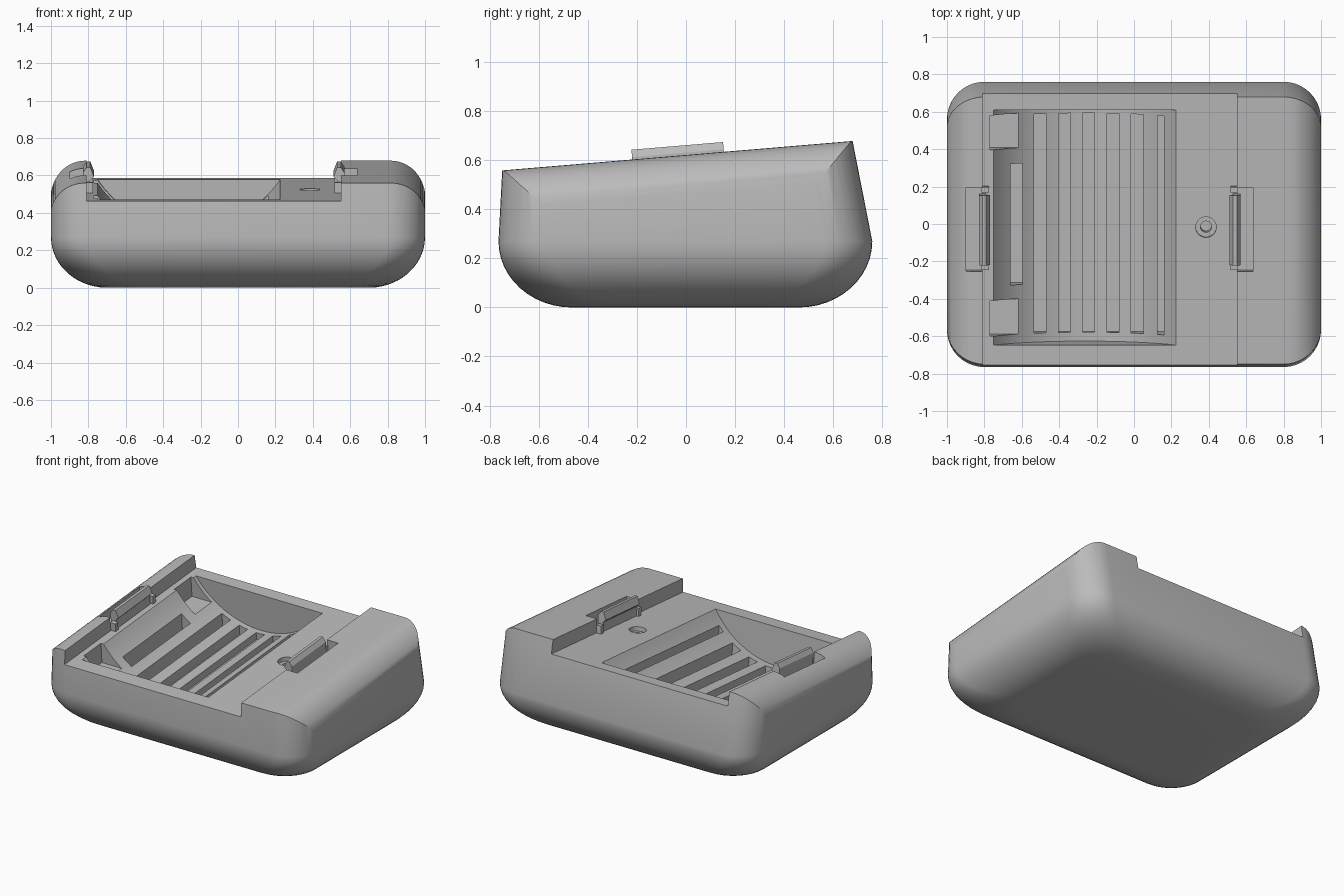
import bpy, bmesh, math
from mathutils import Matrix

cube = bpy.data.objects.get("Cube")
if cube:
    bpy.data.objects.remove(cube, do_unlink=True)

grey = bpy.data.materials.new("mid grey plastic")
grey.use_nodes = True
grey.diffuse_color = (0.5, 0.5, 0.5, 1)
grey.node_tree.nodes["Principled BSDF"].inputs["Base Color"].default_value = (0.5, 0.5, 0.5, 1)

# Everything on the sloping top is laid out in this tilted frame
TILT = Matrix.Translation((0, 0, 0.622)) @ Matrix.Rotation(math.radians(4.8), 4, 'X')
FLOOR = -0.095          # channel floor below the top surface
MID = -0.13             # middle of the channel in x


def finish(name, bm, matrix=None):
    if matrix:
        bm.transform(matrix)
    bmesh.ops.recalc_face_normals(bm, faces=bm.faces)
    mesh = bpy.data.meshes.new(name)
    bm.to_mesh(mesh)
    bm.free()
    mesh.materials.append(grey)
    ob = bpy.data.objects.new(name, mesh)
    bpy.context.collection.objects.link(ob)
    return ob


def prism(name, profile, y0, y1):
    """Extrude an (x, height) outline along y in the tilted frame."""
    bm = bmesh.new()
    face = bm.faces.new([bm.verts.new((x, y0, w)) for x, w in profile])
    new = bmesh.ops.extrude_face_region(bm, geom=[face])["geom"]
    verts = [g for g in new if isinstance(g, bmesh.types.BMVert)]
    bmesh.ops.translate(bm, verts=verts, vec=(0, y1 - y0, 0))
    return finish(name, bm, TILT)


def block(name, x0, x1, y0, y1, w0, w1):
    return prism(name, [(x0, w0), (x1, w0), (x1, w1), (x0, w1)], y0, y1)


def disc(name, x, y, radius, w0, w1):
    bm = bmesh.new()
    bmesh.ops.create_cone(bm, cap_ends=True, segments=32, radius1=radius, radius2=radius,
                          depth=w1 - w0, matrix=Matrix.Translation((x, y, (w0 + w1) / 2)))
    return finish(name, bm, TILT)


def combine(target, tool, operation='DIFFERENCE'):
    mod = target.modifiers.new("cut", 'BOOLEAN')
    mod.operation = operation
    mod.solver = 'EXACT'
    mod.object = tool
    tool.hide_render = True
    bpy.context.view_layer.objects.active = target
    bpy.ops.object.modifier_apply(modifier=mod.name)
    bpy.data.objects.remove(tool, do_unlink=True)


def smooth(ob):
    bpy.ops.object.select_all(action='DESELECT')
    ob.select_set(True)
    bpy.context.view_layer.objects.active = ob
    bpy.ops.object.shade_smooth_by_angle(angle=math.radians(28))


def ring(bm, z, half_x, front, back, radius, steps=10):
    """Rounded rectangle at one height."""
    verts = []
    corners = [(half_x, back, 0), (-half_x, back, 1), (-half_x, front, 2), (half_x, front, 3)]
    for cx, cy, quarter in corners:
        ox = cx - math.copysign(radius, cx)
        oy = cy - math.copysign(radius, cy)
        for i in range(steps + 1):
            a = (quarter + i / steps) * math.pi / 2
            verts.append(bm.verts.new((ox + radius * math.cos(a), oy + radius * math.sin(a), z)))
    return verts


# Shell: rounded tub lofted upward, back wall leaning in
bm = bmesh.new()
rings = []
for i in range(13):
    a = i / 12 * math.pi / 2
    inset = 0.3 * (1 - math.sin(a))
    rings.append(ring(bm, 0.27 * (1 - math.cos(a)), 1 - inset, -0.765 + inset,
                      0.76 - inset, 0.2 + 0.25 * inset))
rings.append(ring(bm, 0.8, 1, -0.737, 0.656, 0.2))
for low, high in zip(rings, rings[1:]):
    for i in range(len(low)):
        j = (i + 1) % len(low)
        bm.faces.new((low[i], low[j], high[j], high[i]))
bm.faces.new(rings[0][::-1])
bm.faces.new(rings[-1])
shell = finish("shell", bm)

# Sloping top with rounded long edges
arch = [(1.003, -1.2)]
for i in range(13):
    a = i / 12 * math.pi / 2
    arch.append((0.82 + 0.183 * math.cos(a), -0.19 + 0.19 * math.sin(a)))
arch += [(-x, w) for x, w in reversed(arch)]
combine(shell, prism("top_envelope", arch, -1.3, 1.3), 'INTERSECT')

# Channel running front to back
combine(shell, block("channel", -0.81, 0.55, -1.3, 1.3, FLOOR, 0.3))

# Trough with an arc-shaped bottom
centre, half, sag = -0.2625, 0.4875, 0.26
radius = (half ** 2 + sag ** 2) / (2 * sag)
sweep = math.asin(half / radius)
arc = [(centre + half, 0.05), (centre - half, 0.05)]
for i in range(33):
    a = sweep * (i / 16 - 1)
    arc.append((centre + radius * math.sin(a), FLOOR - sag + radius * (1 - math.cos(a))))
combine(shell, prism("trough", arc, -0.658, 0.603))

# Long slots in the trough floor
SLOT_FLOOR = FLOOR - sag - 0.05
for k in range(6):
    x = -0.535 + 0.13 * k
    width = 0.035 if k == 5 else 0.065
    x += 0.01 if k == 5 else 0
    combine(shell, block("slot", x, x + width, -0.61, 0.565, SLOT_FLOOR, -0.11))
combine(shell, block("short_slot", -0.66, -0.595, -0.345, 0.305, SLOT_FLOOR + 0.05, -0.08))

# Flat-floored notches at the left edge of the trough
for y0, y1 in ((0.39, 0.575), (-0.61, -0.42)):
    combine(shell, block("notch", -0.77, -0.61, y0, y1, FLOOR - 0.14, 0.0))

# Countersunk screw hole
combine(shell, disc("screw_seat", 0.385, -0.025, 0.055, FLOOR - 0.03, 0.1))
combine(shell, disc("screw_bore", 0.385, -0.025, 0.03, FLOOR - 0.12, 0.0))

# Catches: a pocket in each channel wall with a hooked tab and end posts
hook = [(0.53, -0.11), (0.53, -0.03), (0.51, -0.01), (0.53, 0.04),
        (0.55, 0.04), (0.57, 0.01), (0.57, -0.11)]
for side, name in ((1, "left"), (-1, "right")):
    def place(x):
        return x if side == 1 else 2 * MID - x
    combine(shell, block("catch_pocket", place(0.5), place(0.637), -0.255, 0.195, -0.085, 0.2))
    tab = prism(name + "_catch_tab", [(place(x), w) for x, w in hook], -0.22, 0.155)
    smooth(tab)
    for end, y in (("front", -0.25), ("back", 0.165)):
        block(f"{name}_{end}_catch_post", place(0.515), place(0.555), y, y + 0.03, -0.1, -0.04)

smooth(shell)
